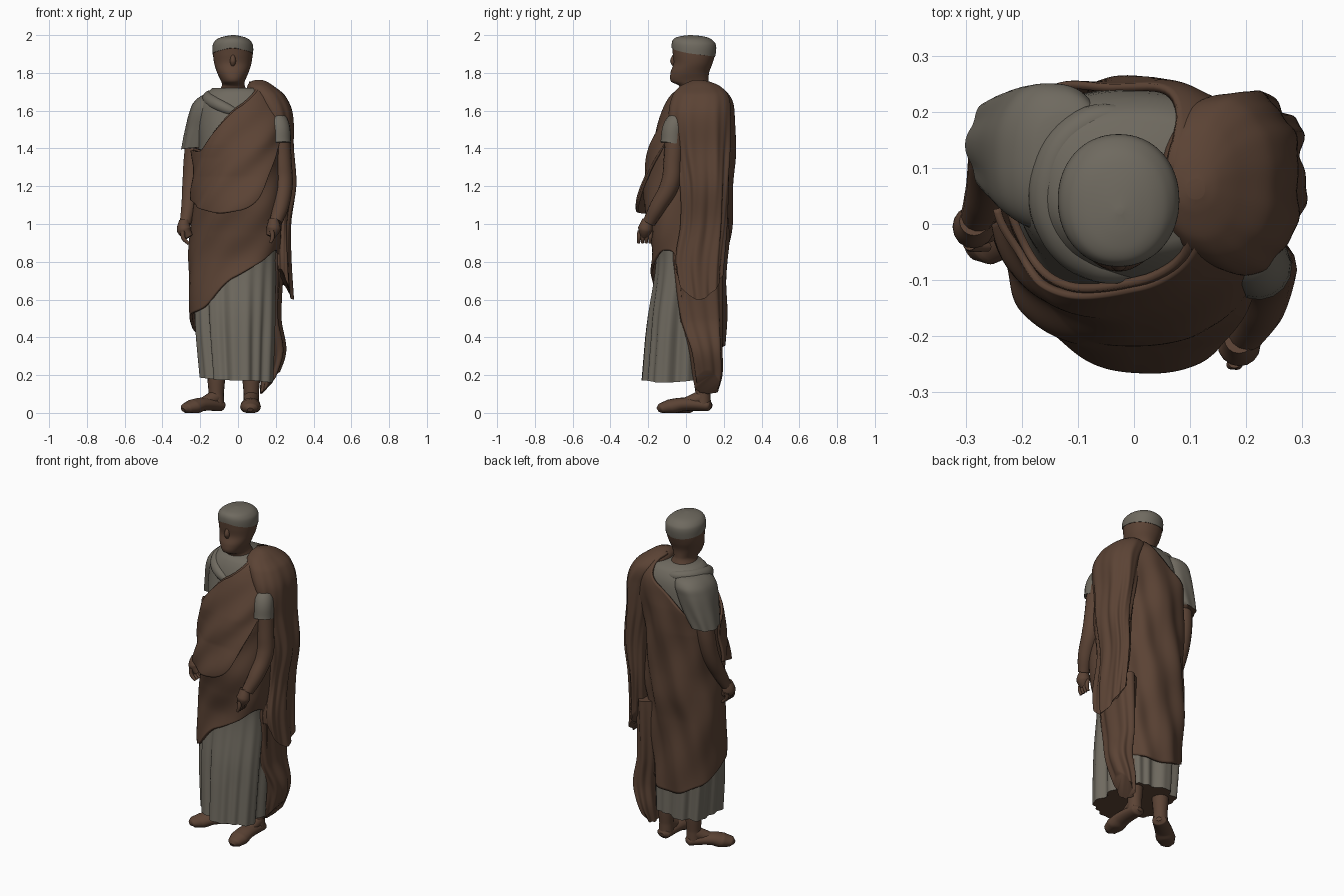
import bpy, bmesh, math
from math import sin, cos, radians


def material(name, col):
    m = bpy.data.materials.new(name)
    m.diffuse_color = (*col, 1)
    return m


BROWN = material("warm brown", (0.105, 0.056, 0.035))
GREY = material("stone grey", (0.158, 0.143, 0.115))


def interp(tab, x):
    """Smooth (Hermite) lookup in a table of (key, values...)."""
    tab = sorted(tab)
    x = min(max(x, tab[0][0]), tab[-1][0])
    k = 0
    while k < len(tab) - 2 and x > tab[k + 1][0]:
        k += 1
    a, b = tab[k], tab[k + 1]
    p, q = tab[max(k - 1, 0)], tab[min(k + 2, len(tab) - 1)]
    h = b[0] - a[0]
    t = (x - a[0]) / h
    out = []
    for i in range(1, len(a)):
        ma = (b[i] - p[i]) / (b[0] - p[0]) * h
        mb = (q[i] - a[i]) / (q[0] - a[0]) * h
        out.append((2*t**3 - 3*t*t + 1) * a[i] + (t**3 - 2*t*t + t) * ma
                   + (3*t*t - 2*t**3) * b[i] + (t**3 - t*t) * mb)
    return out


def clamp(v):
    return max(0.0, min(1.0, v))


def finish(ob, angle=60):
    bpy.ops.object.select_all(action='DESELECT')
    ob.select_set(True)
    bpy.context.view_layer.objects.active = ob
    bpy.ops.object.shade_smooth_by_angle(angle=radians(angle))
    return ob


def cloth(name, mat, secs, lo, hi, span=(-180, 180), off=0.0, fold=None,
          n=2.3, nu=144, nv=60, thick=0.0, caps=False, dome=False):
    """Sheet wrapped on cross-sections (z, x0, x1, y0, y1) between two edge curves."""
    edge = lambda e, d: e if isinstance(e, (int, float)) else interp(e, d)[0]
    closed = span[1] - span[0] == 360
    cols = nu if closed else nu + 1
    bm = bmesh.new()
    grid = []
    for j in range(nv + 1):
        t = j / nv
        t = 1 - (1 - t) ** 2 if dome else t
        row = []
        for i in range(cols):
            d = span[0] + (span[1] - span[0]) * i / nu
            z0, z1 = edge(lo, d), edge(hi, d)
            z = z0 + (z1 - z0) * t
            a = radians(d)
            x0, x1, y0, y1 = interp(secs, z)
            o = off + (fold(a, z) if fold else 0)
            c, s = cos(a), sin(a)
            row.append(bm.verts.new((
                (x0 + x1) / 2 + ((x1 - x0) / 2 + o) * math.copysign(abs(c) ** (2 / n), c),
                (y0 + y1) / 2 + ((y1 - y0) / 2 + o) * math.copysign(abs(s) ** (2 / n), s), z)))
        grid.append(row)
    for j in range(nv):
        for i in range(nu):
            k = (i + 1) % cols
            bm.faces.new((grid[j][i], grid[j][k], grid[j + 1][k], grid[j + 1][i]))
    if caps:
        bm.faces.new(grid[0][::-1]).material_index = 1
        bm.faces.new(grid[-1])
    me = bpy.data.meshes.new(name)
    bm.to_mesh(me)
    bm.free()
    me.materials.append(mat)
    me.materials.append(BROWN)
    ob = bpy.data.objects.new(name, me)
    bpy.context.collection.objects.link(ob)
    if thick:
        ob.modifiers.new("thickness", 'SOLIDIFY').thickness = thick
    return finish(ob)


def tube(name, mat, pts, squash=1.0):
    """Smooth limb through (x, y, z, radius) points."""
    cu = bpy.data.curves.new(name, 'CURVE')
    cu.dimensions = '3D'
    cu.bevel_depth, cu.bevel_resolution, cu.resolution_u = 1.0, 6, 8
    cu.use_fill_caps = True
    sp = cu.splines.new('BEZIER')
    sp.bezier_points.add(len(pts) - 1)
    for bp, p in zip(sp.bezier_points, pts):
        bp.co, bp.radius = p[:3], p[3]
        bp.handle_left_type = bp.handle_right_type = 'AUTO'
    cu.materials.append(mat)
    ob = bpy.data.objects.new(name, cu)
    bpy.context.collection.objects.link(ob)
    bpy.ops.object.select_all(action='DESELECT')
    ob.select_set(True)
    bpy.context.view_layer.objects.active = ob
    bpy.ops.object.convert(target='MESH')
    ob = bpy.context.object
    for v in ob.data.vertices:
        v.co.z = max(v.co.z * squash, 0)
    return finish(ob)


# Body cross-sections shared by tunic and mantle
BODY = [(0.16, -0.20, 0.175, -0.225, 0.185), (0.5, -0.23, 0.19, -0.195, 0.185),
        (0.8, -0.24, 0.20, -0.155, 0.195), (0.95, -0.23, 0.21, -0.175, 0.215),
        (1.1, -0.215, 0.21, -0.20, 0.22), (1.25, -0.21, 0.21, -0.185, 0.225),
        (1.4, -0.21, 0.22, -0.155, 0.235), (1.55, -0.215, 0.235, -0.115, 0.243),
        (1.65, -0.20, 0.215, -0.085, 0.235), (1.71, -0.15, 0.17, -0.05, 0.20),
        (1.745, -0.10, 0.11, 0.0, 0.15), (1.755, -0.04, 0.06, 0.04, 0.10)]


def twist(a, z):
    """The figure is turned slightly, so its cross-section leans to one diagonal."""
    return -0.022 * sin(2 * a) * clamp((1.65 - z) / 0.3)


def skirt_folds(a, z):
    k = clamp((1.0 - z) / 0.6)
    return k * (0.013 * sin(8 * a + 1.2 * sin(3 * a)) + 0.006 * sin(19 * a + 1)) - 0.004 + twist(a, z)


def wrap_folds(a, z):
    back, front = max(0, sin(a)), max(0, -sin(a))
    return twist(a, z) + clamp((1.75 - z) / 0.25) * (0.01 + 0.005 * front * sin(24 * z - 7 * a)
           + 0.008 * back * sin(9 * a + 9 * z) + 0.004 * sin(5 * a - 14 * z))


def overfold_folds(a, z):
    return twist(a, z) + clamp((1.72 - z) / 0.3) * (0.022 + 0.007 * sin(26 * z - 7 * a)) \
        + 0.028 * max(0, 1.25 - z) / 0.2 * max(0, -sin(a))


# Tunic, with an uneven hem
cloth("tunic", GREY, BODY, [(-180, 0.19), (-120, 0.175), (-60, 0.17), (-20, 0.16), (60, 0.19), (180, 0.19)],
      1.72, fold=skirt_folds, caps=True)

# Mantle wrapped round the body and over one shoulder
TOP = [(-180, 1.40), (-150, 1.40), (-120, 1.50), (-90, 1.63), (-65, 1.71), (-40, 1.745), (0, 1.752),
       (50, 1.752), (65, 1.73), (80, 1.66), (95, 1.60), (115, 1.53), (140, 1.44), (160, 1.41), (180, 1.40)]
HEM = [(-180, 0.52), (-135, 0.57), (-90, 0.72), (-60, 0.80), (-35, 0.86), (-15, 0.80),
       (0, 0.5), (30, 0.40), (90, 0.35), (135, 0.41), (180, 0.52)]
cloth("mantle", BROWN, BODY, HEM, TOP, off=0.008, fold=wrap_folds, nv=90, thick=0.014)

# Front overfold with its sagging hem
cloth("mantle_overfold", BROWN, BODY,
      [(-180, 1.13), (-140, 1.08), (-100, 1.06), (-72, 1.12), (-52, 1.30), (-28, 1.52)],
      [(d, z - 0.01) for d, z in TOP], span=(-178, -28), off=0.014,
      fold=overfold_folds, nu=90, thick=0.014)

# Free end hanging from the shoulder, and the long tail under it
cloth("shoulder_drape", BROWN,
      [(0.58, 0.19, 0.29, -0.02, 0.18), (0.8, 0.18, 0.275, -0.06, 0.195), (1.0, 0.17, 0.275, -0.03, 0.21),
       (1.2, 0.16, 0.305, -0.03, 0.22), (1.4, 0.13, 0.292, -0.07, 0.23),
       (1.58, 0.09, 0.292, -0.09, 0.235), (1.68, 0.05, 0.25, -0.07, 0.225), (1.73, 0.05, 0.19, -0.03, 0.18),
       (1.755, 0.07, 0.15, 0.02, 0.12), (1.765, 0.10, 0.12, 0.05, 0.07)],
      [(-180, 0.70), (-90, 0.76), (-45, 0.64), (0, 0.60), (60, 0.68), (120, 0.76), (180, 0.70)], 1.763,
      fold=lambda a, z: clamp((1.76 - z) / 0.4) * (0.007 * sin(7 * a + 3 * z) + 0.003 * sin(15 * a - 4 * z)),
      nu=96, nv=80, n=2.2, caps=True, dome=True)
cloth("mantle_tail", BROWN,
      [(0.09, 0.12, 0.155, 0.06, 0.16), (0.2, 0.125, 0.21, 0.04, 0.19), (0.33, 0.135, 0.25, 0.02, 0.19),
       (0.5, 0.12, 0.225, -0.035, 0.19), (0.8, 0.10, 0.24, -0.07, 0.19)],
      [(-180, 0.10), (-90, 0.13), (0, 0.22), (90, 0.12), (180, 0.10)], 0.85,
      fold=lambda a, z: 0.006 * sin(7 * a + 4 * z), nu=96, caps=True)

# Collar roll at the open shoulder, ends tucked under the mantle
tube("collar", GREY, [(0.02, 0.19, 1.67, 0.02), (-0.09, 0.175, 1.68, 0.03), (-0.15, 0.08, 1.67, 0.036),
                      (-0.13, -0.02, 1.645, 0.036), (-0.06, -0.075, 1.61, 0.03), (0.03, -0.08, 1.575, 0.015)])

# Head and neck
HEAD = [(1.62, -0.12, 0.07, -0.04, 0.16), (1.70, -0.10, 0.05, -0.03, 0.14), (1.735, -0.085, 0.035, -0.04, 0.125),
        (1.752, -0.088, 0.035, -0.078, 0.12), (1.80, -0.11, 0.055, -0.082, 0.122),
        (1.85, -0.126, 0.071, -0.066, 0.14), (1.90, -0.132, 0.077, -0.07, 0.154),
        (1.95, -0.13, 0.075, -0.073, 0.155), (1.975, -0.113, 0.058, -0.066, 0.135),
        (1.988, -0.088, 0.035, -0.048, 0.11), (1.996, -0.055, 0.005, -0.015, 0.07), (2.0, -0.028, -0.022, 0.02, 0.026)]
cloth("head", BROWN, HEAD, 1.62, 1.97, n=2.1, nu=64, nv=50, caps=True)
cloth("hair_cap", GREY, HEAD,
      [(-180, 1.90), (-125, 1.92), (-90, 1.932), (-55, 1.92), (0, 1.90), (90, 1.885), (180, 1.90)],
      2.0, off=0.003, n=2.1, nu=64, nv=30, caps=True, dome=True)
tube("nose", BROWN, [(-0.027, -0.055, 1.905, 0.008), (-0.027, -0.068, 1.862, 0.016), (-0.027, -0.055, 1.83, 0.008)])

# Sleeves and arms
cloth("lowered_sleeve", GREY,
      [(1.38, -0.30, -0.17, 0.06, 0.22), (1.5, -0.278, -0.10, 0.02, 0.24), (1.6, -0.255, -0.06, -0.01, 0.25),
       (1.65, -0.23, -0.05, 0.0, 0.245), (1.685, -0.18, -0.06, 0.05, 0.20), (1.692, -0.13, -0.11, 0.11, 0.13)],
      [(-180, 1.395), (0, 1.41), (180, 1.395)], 1.691,
      fold=lambda a, z: 0.004 * clamp((1.66 - z) / 0.2) * sin(7 * a + 8 * z), nu=64, nv=30, caps=True, dome=True)
tube("lowered_arm", BROWN, [(-0.225, 0.15, 1.48, 0.05), (-0.24, 0.14, 1.32, 0.05), (-0.25, 0.11, 1.20, 0.046),
                            (-0.265, 0.045, 1.07, 0.038), (-0.28, 0.01, 1.0, 0.03)])
tube("raised_sleeve", GREY, [(0.19, -0.01, 1.57, 0.05), (0.215, -0.06, 1.52, 0.058), (0.222, -0.076, 1.425, 0.06)])
tube("raised_arm", BROWN, [(0.225, -0.06, 1.48, 0.05), (0.235, -0.07, 1.33, 0.049), (0.24, -0.085, 1.21, 0.05),
                           (0.225, -0.15, 1.09, 0.043), (0.2, -0.195, 1.01, 0.034)])

# Hands: palm plus curled fingers
for side, (x, y, z), dx in (("lowered", (-0.285, 0.0, 0.97), 0.025), ("raised", (0.187, -0.21, 0.975), -0.015)):
    tube(side + "_palm", BROWN, [(x, y + 0.005, z + 0.05, 0.026), (x, y - 0.005, z, 0.039), (x + dx, y - 0.01, z - 0.04, 0.024)])
    for k in range(4):
        fy = y + 0.025 - 0.02 * k
        tube(f"{side}_finger_{k}", BROWN, [(x - 0.008, fy, z - 0.01, 0.012), (x - 0.004, fy - 0.004, z - 0.045, 0.011),
                                           (x + dx, fy - 0.006, z - 0.075, 0.008)])

# Legs and bare feet
for side, (ax, ay), (tx, ty) in (("right", (-0.115, 0.09), (-0.275, -0.04)), ("left", (0.07, 0.09), (0.065, -0.13))):
    mx, my = (ax + tx) / 2, (ay + ty) / 2
    L = math.hypot(tx - ax, ty - ay)
    ux, uy = (tx - ax) / L, (ty - ay) / L
    tube(side + "_leg", BROWN, [(ax, ay, 0.35, 0.055), (ax, ay, 0.17, 0.046), (ax, ay, 0.10, 0.040), (ax, ay, 0.04, 0.042)])
    tube(side + "_foot", BROWN, [(ax - ux * 0.045, ay - uy * 0.045, 0.05, 0.015), (ax - ux * 0.03, ay - uy * 0.03, 0.052, 0.04),
                                 (mx, my, 0.062, 0.05), (tx - ux * 0.05, ty - uy * 0.05, 0.045, 0.055),
                                 (tx, ty, 0.03, 0.04), (tx + ux * 0.02, ty + uy * 0.02, 0.022, 0.015)], squash=0.72)
    tube(side + "_instep", BROWN, [(ax, ay, 0.085, 0.04), (ax + ux * 0.06, ay + uy * 0.06, 0.06, 0.035), (mx, my, 0.045, 0.03)])
